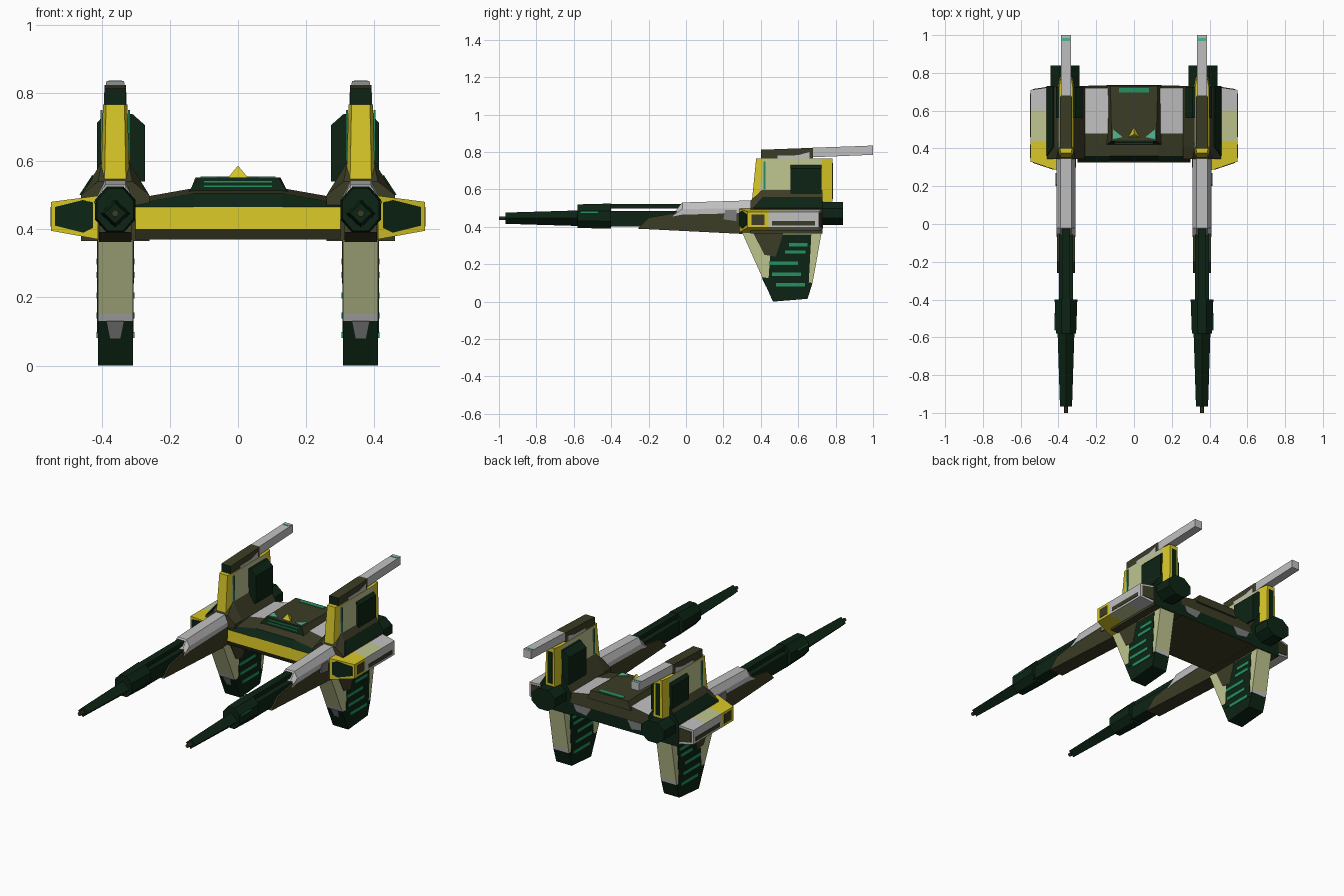
import bpy, bmesh, math
from mathutils import Vector

if "Cube" in bpy.data.objects:
    bpy.data.objects.remove(bpy.data.objects["Cube"])


def lin(c):
    c /= 255
    return c / 12.92 if c <= 0.04045 else ((c + 0.055) / 1.055) ** 2.4


PALETTE = {
    "yellow": (215, 198, 38), "dark_green": (12, 36, 20), "dark_olive": (60, 60, 38),
    "light_grey": (192, 192, 192), "pale_olive": (190, 196, 143),
    "mid_grey": (125, 125, 125), "green": (36, 145, 95), "light_teal": (80, 185, 150),
}
MATS = {}
for key, rgb in PALETTE.items():
    m = bpy.data.materials.new(key)
    m.diffuse_color = (*[lin(c) for c in rgb], 1)
    m.use_nodes = True
    m.node_tree.nodes["Principled BSDF"].inputs["Base Color"].default_value = m.diffuse_color
    MATS[key] = m
ORDER = list(PALETTE)
CX = 0.36  # centre line of each side pod


def solid(name, rings, mat, caps=None, mirror=True):
    """Loft equal rings; mat is a colour or rule(segment, edge); caps = (first, last) colours."""
    bm = bmesh.new()
    vs = [[bm.verts.new(p) for p in r] for r in rings]
    n = len(rings[0])
    rule = mat if callable(mat) else (lambda i, j: mat)
    caps = caps or (rule(0, 0), rule(len(rings) - 2, 0))
    for i in range(len(rings) - 1):
        for j in range(n):
            k = (j + 1) % n
            f = bm.faces.new((vs[i][j], vs[i][k], vs[i + 1][k], vs[i + 1][j]))
            f.material_index = ORDER.index(rule(i, j))
    for ring, c in ((vs[0], caps[0]), (vs[-1], caps[1])):
        bm.faces.new(ring).material_index = ORDER.index(c)
    bmesh.ops.recalc_face_normals(bm, faces=bm.faces)
    me = bpy.data.meshes.new(name)
    bm.to_mesh(me)
    bm.free()
    for key in ORDER:
        me.materials.append(MATS[key])
    ob = bpy.data.objects.new(name, me)
    bpy.context.collection.objects.link(ob)
    if mirror:
        mod = ob.modifiers.new("mirror", "MIRROR")
        mod.use_mirror_merge = False
    return ob


def side_profile(name, pts, x0, x1, mat, mirror=True):
    """Extrude a (y, z) outline across x."""
    return solid(name, [[(x, y, z) for y, z in pts] for x in (x0, x1)], mat, None, mirror)


def box(name, x, y, z, mat, mirror=True):
    pts = [(y[0], z[0]), (y[1], z[0]), (y[1], z[1]), (y[0], z[1])]
    return side_profile(name, pts, x[0], x[1], mat, mirror)


def tube(name, stations, sides, mat, cz, cx=CX, turn=0.0):
    """Many-sided tube along y; stations are (y, x radius, z radius)."""
    ang = [turn + 2 * math.pi * k / sides for k in range(sides)]
    return solid(name, [[(cx + rx * math.cos(a), y, cz + rz * math.sin(a)) for a in ang]
                        for y, rx, rz in stations], mat)


def plate(name, pts, mat, t=0.004, mirror=True):
    """Thin painted panel centred on a flat polygon."""
    p = [Vector(q) for q in pts]
    nrm = (p[1] - p[0]).cross(p[2] - p[0]).normalized() * t
    return solid(name, [[q - nrm for q in p], [q + nrm for q in p]], mat, None, mirror)


# Central hull, lofted across x, coloured by profile edge
def hull_ring(x, top):
    return [(x, y, z) for y, z in [
        (0.34, 0.37), (0.325, 0.40), (0.33, 0.465), (0.36, top - 0.015),
        (0.48, top), (0.72, top), (0.73, 0.44), (0.73, 0.37)]]


hull_cols = ["dark_olive", "yellow", "dark_green", "dark_olive", "light_grey",
             "dark_olive", "dark_green", "dark_olive"]
solid("central_hull", [hull_ring(-0.30, 0.49), hull_ring(-0.13, 0.52),
                       hull_ring(0.13, 0.52), hull_ring(0.30, 0.49)],
      lambda i, j: hull_cols[j], ("dark_olive", "dark_olive"), False)
plate("hull_rear_patch", [(0.12, 0.731, 0.44), (0.24, 0.731, 0.44), (0.22, 0.731, 0.40),
                          (0.15, 0.731, 0.39)], "mid_grey", 0.002)

# Raised roof hatch with accents and a small pyramid
solid("roof_hatch", [[(-0.145, 0.42, 0.51), (0.145, 0.42, 0.51), (0.145, 0.735, 0.50), (-0.145, 0.735, 0.50)],
                     [(-0.118, 0.44, 0.551), (0.118, 0.44, 0.551), (0.125, 0.73, 0.551), (-0.125, 0.73, 0.551)]],
      lambda i, j: "dark_green" if j == 0 else "dark_olive", ("dark_olive", "dark_olive"), False)
box("hatch_rear_strip", (-0.08, 0.08), (0.695, 0.72), (0.548, 0.554), "green", False)
plate("hatch_spot", [(0.06, 0.46, 0.551), (0.11, 0.45, 0.551), (0.11, 0.50, 0.551)], "light_teal", 0.003)
for k in range(2):
    z = 0.526 + 0.014 * k
    y = 0.42 + (z - 0.51) * 0.49
    box("hatch_front_line", (-0.10, 0.10), (y - 0.003, y + 0.004), (z - 0.003, z + 0.003), "green", False)
solid("roof_pyramid", [[(-0.03, 0.46, 0.55), (0.03, 0.46, 0.55), (0, 0.515, 0.55)],
                       [(-0.001, 0.474, 0.585), (0.001, 0.474, 0.585), (0, 0.478, 0.585)]],
      "yellow", None, False)

# Shoulder blocks joining hull, guns, fins and legs
def shoulder(y, top, w):
    return [(CX + dx, y, z) for dx, z in [(-0.10, 0.365), (-0.10, 0.50), (-w, top),
                                          (w, top), (0.10, 0.50), (0.10, 0.365)]]


solid("shoulder", [shoulder(0.345, 0.54, 0.05), shoulder(0.41, 0.60, 0.038), shoulder(0.73, 0.60, 0.038)],
      "dark_olive", ("dark_olive", "dark_green"))
plate("shoulder_edge", [(0.462, 0.36, 0.50), (0.462, 0.73, 0.50), (0.425, 0.73, 0.557),
                        (0.425, 0.41, 0.557)], "dark_green", 0.003)
tube("engine", [(0.68, 0.084, 0.067), (0.84, 0.084, 0.067)], 8, "dark_green", 0.472, 0.365, math.pi / 8)

# Outer wing pods, coloured in bands along y
def wing_ring(yi, yo):
    return [(0.41, yi, 0.37), (0.41, yi, 0.498), (0.548, yo, 0.48), (0.548, yo, 0.395)]


bands = ["yellow", "pale_olive", "light_grey"]


def wing_rule(i, j):
    return "light_grey" if i == 1 and j == 2 else bands[i]


solid("wing_pod", [wing_ring(0.285, 0.33), wing_ring(0.44, 0.44), wing_ring(0.60, 0.60), wing_ring(0.73, 0.71)],
      wing_rule, ("yellow", "light_grey"))
plate("wing_front_panel", [(0.425, 0.290, 0.405), (0.425, 0.290, 0.478), (0.455, 0.300, 0.485),
                           (0.535, 0.3267, 0.465), (0.535, 0.3267, 0.41), (0.455, 0.300, 0.39)], "dark_green", 0.003)
plate("wing_side_panel", [(0.548, 0.35, 0.41), (0.548, 0.42, 0.41), (0.548, 0.42, 0.465),
                          (0.548, 0.35, 0.465)], "dark_olive", 0.002)
plate("wing_side_strip", [(0.548, 0.46, 0.408), (0.548, 0.69, 0.408), (0.548, 0.69, 0.432),
                          (0.548, 0.46, 0.432)], "dark_olive", 0.002)
plate("wing_rear_panel", [(0.43, 0.7271, 0.39), (0.535, 0.7119, 0.405), (0.535, 0.7119, 0.47),
                          (0.43, 0.7271, 0.482)], "dark_olive", 0.003)

# Guns: lower housing, upper cover, rails, collar, barrel
side_profile("gun_housing", [(-0.26, 0.39), (-0.20, 0.45), (-0.05, 0.475), (0.40, 0.49), (0.40, 0.36), (0.30, 0.362)],
             CX - 0.047, CX + 0.047, "dark_olive")


def cover(y, z0, z1, z2):
    return [(CX + dx, y, z) for dx, z in [(-0.05, z0), (-0.05, z1), (-0.03, z2),
                                          (0.03, z2), (0.05, z1), (0.05, z0)]]


solid("gun_cover", [cover(-0.07, 0.455, 0.46, 0.468), cover(-0.02, 0.465, 0.495, 0.53), cover(0.37, 0.475, 0.50, 0.542)],
      "light_grey")
plate("cover_patch", [(0.411, 0.20, 0.44), (0.411, 0.27, 0.43), (0.411, 0.27, 0.49), (0.411, 0.21, 0.49)],
      "mid_grey", 0.004)
box("gun_upper_rail", (CX - 0.022, CX + 0.022), (-0.42, 0.0), (0.498, 0.522), "dark_green")
box("gun_lower_rail", (CX - 0.038, CX + 0.038), (-0.42, -0.05), (0.402, 0.484), "dark_green")
tube("gun_collar", [(-0.58, 0.058, 0.068), (-0.40, 0.065, 0.073)], 8, "dark_green", 0.457, CX, math.pi / 8)
box("collar_accent", (CX + 0.056, CX + 0.062), (-0.565, -0.47), (0.475, 0.483), "green")
tube("gun_barrel", [(-0.965, 0.032, 0.030), (-0.56, 0.045, 0.042)], 4, "dark_green", 0.446)
tube("gun_muzzle", [(-1.0, 0.011, 0.011), (-0.95, 0.011, 0.011)], 6, "dark_olive", 0.446)

# Upright fins, coloured by plan edge
def fin_ring(z, y0, w):
    return [(CX + dx * w, y, z) for dx, y in [(-0.75, y0), (0.75, y0), (1, y0 + 0.035), (1, 0.725),
                                              (0.75, 0.782), (-0.75, 0.782), (-1, 0.725), (-1, y0 + 0.035)]]


fin_cols = ["yellow", "yellow", "pale_olive", "yellow", "yellow", "yellow", "pale_olive", "yellow"]
solid("fin", [fin_ring(0.535, 0.352, 0.042), fin_ring(0.765, 0.375, 0.036)],
      lambda i, j: fin_cols[j], ("dark_olive", "yellow"))
box("fin_rear_panel", (CX - 0.015, CX + 0.015), (0.775, 0.785), (0.55, 0.74), "dark_green")
side = [(0.273, 0.54), (0.273, 0.705), (0.31, 0.738), (0.39, 0.738), (0.413, 0.712), (0.413, 0.54)]
solid("fin_side_box", [[(x, y, z) for x, z in side] for y in (0.56, 0.725)], "dark_green")
for x in (CX - 0.04, CX + 0.04):
    box("fin_accent", (x - 0.003, x + 0.003), (0.415, 0.425), (0.60, 0.75), "green")

# Top booms: olive front, grey tail
def boom_ring(y, z0, z1, w):
    return [(CX - w, y, z0), (CX + w, y, z0), (CX + w, y, z1), (CX - w, y, z1)]


solid("top_boom", [boom_ring(0.40, 0.755, 0.812, 0.031), boom_ring(0.67, 0.755, 0.822, 0.031),
                   boom_ring(0.68, 0.772, 0.823, 0.027), boom_ring(1.0, 0.785, 0.834, 0.026)],
      lambda i, j: "light_grey" if i == 2 else "dark_olive", ("dark_green", "light_grey"))
for x in (CX - 0.0315, CX + 0.0315):
    plate("boom_patch", [(x, 0.49, 0.757), (x, 0.66, 0.757), (x, 0.66, 0.80), (x, 0.60, 0.783), (x, 0.49, 0.78)],
          "light_grey", 0.0015)
plate("boom_tip_mark", [(CX - 0.02, 0.97, 0.833), (CX + 0.02, 0.97, 0.833), (CX + 0.02, 0.985, 0.8335),
                        (CX - 0.02, 0.985, 0.8335)], "light_teal", 0.002)

# Landing legs, coloured by height
def leg_y(z):
    return 0.465 - 0.165 * z / 0.37, 0.65 + 0.075 * z / 0.37


def leg_ring(z, tilt=0.0):
    a, b = leg_y(z)
    return [(0.308, a, z), (0.411, a, z), (0.411, b, z + tilt), (0.308, b, z + tilt)]


leg_cols = ["dark_green", "light_grey", "pale_olive"]
solid("leg", [leg_ring(0, 0.015), leg_ring(0.13, -0.03), leg_ring(0.152, -0.03), leg_ring(0.37)],
      lambda i, j: leg_cols[i] if j in (0, 2) or i != 1 else "pale_olive", ("dark_green", "dark_olive"))
plate("leg_front_patch", [(0.335, 0.4065, 0.13), (0.385, 0.4065, 0.13), (0.375, 0.4295, 0.08),
                          (0.345, 0.4295, 0.08)], "mid_grey", 0.002)
for x, s in ((0.308, -1), (0.411, 1)):
    plate("leg_side_panel", [(x, 0.44, 0.10), (x, 0.655, 0.08), (x, 0.67, 0.36), (x, 0.40, 0.36),
                             (x, 0.45, 0.25)], "dark_green", 0.002)
    plate("leg_upper_patch", [(x, 0.36, 0.365), (x, 0.52, 0.365), (x, 0.48, 0.24), (x, 0.42, 0.25)],
          "dark_olive", 0.003)
    for z, y0, y1 in ((0.09, 0.48, 0.635), (0.147, 0.46, 0.615), (0.205, 0.45, 0.60),
                      (0.265, 0.53, 0.64), (0.305, 0.55, 0.65)):
        box("leg_vent", (x - 0.004, x + 0.004), (y0, y1), (z - 0.009, z + 0.009), "green")
